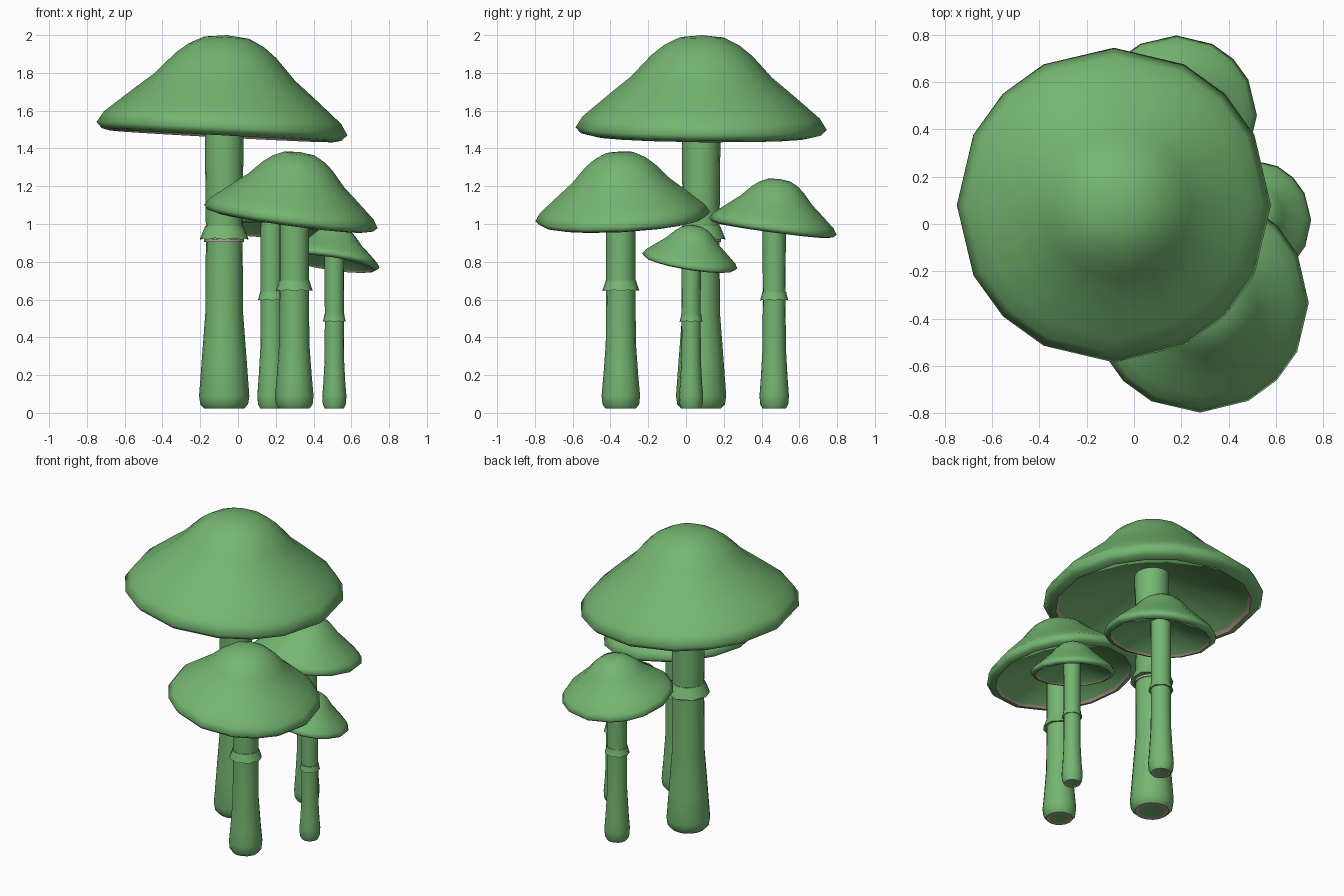
import bpy, bmesh, math
from mathutils import Vector, Matrix

if "Cube" in bpy.data.objects:
    bpy.data.objects.remove(bpy.data.objects["Cube"])


def material(name, rgb):
    mat = bpy.data.materials.new(name)
    mat.diffuse_color = (*rgb, 1)
    mat.use_nodes = True
    mat.node_tree.nodes["Principled BSDF"].inputs["Base Color"].default_value = mat.diffuse_color
    return mat


green = material("leaf green", (0.175, 0.465, 0.165))
tan = material("pale tan", (0.52, 0.40, 0.33))

# Cap rims have 16 unevenly spaced corners (a square grid pushed out to a circle)
CAP_ANGLES = [math.radians(q * 90 + a) for q in range(4) for a in (0, 26.57, 45, 63.43)]
STEM_ANGLES = [math.tau * i / 16 for i in range(16)]


def lathe(name, profile, angles, matrix, wave=0.0, wave_row=-1, sharp=40, tan_bands=()):
    """Revolve (radius, z) points, outside listed upwards; radius 0 closes the end."""
    bm = bmesh.new()
    rows = []
    n = len(angles)
    for k, (r, z) in enumerate(profile):
        if r == 0:
            rows.append([bm.verts.new((0, 0, z))] * n)
        else:
            rows.append([bm.verts.new((r * math.cos(a), r * math.sin(a),
                         z + (wave * (i % 2) if k == wave_row else 0)))
                         for i, a in enumerate(angles)])
    for k, (lo, hi) in enumerate(zip(rows, rows[1:])):
        for i in range(n):
            j = (i + 1) % n
            face = bm.faces.new(list(dict.fromkeys((lo[i], lo[j], hi[j], hi[i]))))
            face.material_index = 1 if k in tan_bands else 0
    mesh = bpy.data.meshes.new(name)
    bm.to_mesh(mesh)
    bm.free()
    mesh.materials.append(green)
    mesh.materials.append(tan)
    obj = bpy.data.objects.new(name, mesh)
    obj.matrix_world = matrix
    bpy.context.collection.objects.link(obj)
    bpy.ops.object.select_all(action='DESELECT')
    obj.select_set(True)
    bpy.context.view_layer.objects.active = obj
    bpy.ops.object.shade_smooth_by_angle(angle=math.radians(sharp))
    return obj


# Outlines for rim radius 1: hollow underside with a thin tan edge, and bell-shaped top
GILLS = [(0, 0.27), (0.16, 0.24), (0.865, -0.03), (0.89, -0.062)]
CAP = [(0.89, -0.062), (0.955, -0.047), (1.0, 0.0), (0.945, 0.088), (0.85, 0.17),
       (0.70, 0.297), (0.56, 0.412), (0.47, 0.51), (0.40, 0.585),
       (0.30, 0.665), (0.18, 0.725), (0, 0.745)]


def mushroom(name, cap_pos, cap_r, slope, stem_xy, r_top, r_mid, r_base, ring_top, ring_low, ring_r):
    x, y, z = cap_pos
    # Tilted cap and gills
    normal = Vector((-slope[0], -slope[1], 1)).normalized()
    tilt = Vector((0, 0, 1)).rotation_difference(normal).to_matrix().to_4x4()
    frame = Matrix.Translation(cap_pos) @ tilt
    lathe(name + "_cap", [(r * cap_r, h * cap_r) for r, h in CAP], CAP_ANGLES, frame, sharp=170)
    lathe(name + "_gills", [(r * cap_r, h * cap_r) for r, h in GILLS], CAP_ANGLES, frame, tan_bands=(2,))
    # Stem with swollen, rounded foot and a tan ring underneath, ending inside the cap
    top = z + 0.3 * cap_r
    place = Matrix.Translation((stem_xy[0], stem_xy[1], 0))
    lathe(name + "_stem",
          [(0, 0.03), (r_base * 0.58, 0.024), (r_base * 0.78, 0.022), (r_base * 0.95, 0.045),
           (r_base, 0.09), (r_base * 0.55 + r_mid * 0.45, top * 0.17), (r_mid, top * 0.31),
           (r_mid * 0.97, top * 0.55), (r_top, top), (0, top)], STEM_ANGLES, place,
          sharp=50, tan_bands=(1,))
    # Flared ring with a wavy hem
    h = ring_top - ring_low
    inner = r_mid * 0.96
    lathe(name + "_ring",
          [(inner, ring_low + h * 0.15), (ring_r, ring_low), (inner + (ring_r - inner) * 0.45, ring_low + h * 0.65),
           (inner + 0.004, ring_top), (inner * 0.95, ring_top)],
          STEM_ANGLES, place, wave=h * 0.12, wave_row=1)


mushroom("tall_mushroom", (-0.085, 0.08, 1.505), 0.665, (-0.053, -0.01),
         (-0.073, 0.08), 0.105, 0.1, 0.133, 0.99, 0.917, 0.13)
mushroom("front_mushroom", (0.28, -0.335, 1.04), 0.463, (-0.135, 0.055),
         (0.298, -0.345), 0.078, 0.08, 0.102, 0.70, 0.645, 0.098)
mushroom("back_mushroom", (0.18, 0.46, 0.988), 0.34, (-0.04, -0.135),
         (0.18, 0.467), 0.062, 0.062, 0.078, 0.64, 0.595, 0.075)
mushroom("small_mushroom", (0.497, 0.02, 0.805), 0.255, (-0.15, -0.16),
         (0.51, 0.027), 0.052, 0.052, 0.064, 0.52, 0.482, 0.061)

# Thin pale band just below the tall mushroom's ring
lathe("tall_mushroom_ring_band", [(0.1, 0.905), (0.106, 0.905), (0.106, 0.92), (0.1, 0.92)],
      STEM_ANGLES, Matrix.Translation((-0.073, 0.08, 0)), tan_bands=(0, 1, 2))
